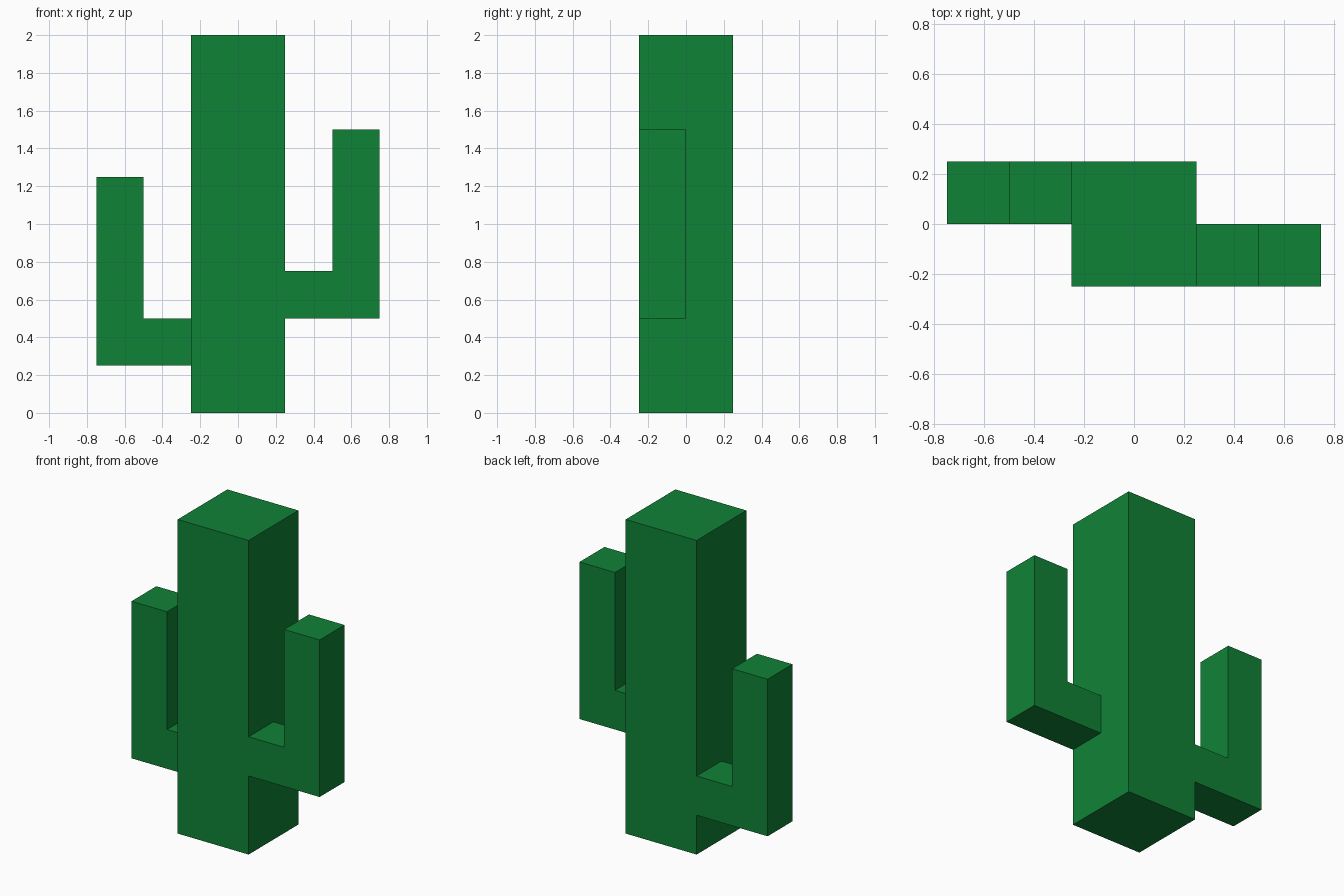
import bpy, bmesh
from mathutils import Matrix, Vector

if "Cube" in bpy.data.objects:
    bpy.data.objects.remove(bpy.data.objects["Cube"])

green = bpy.data.materials.new("cactus green")
green.diffuse_color = (0.005, 0.223, 0.038, 1.0)
green.use_nodes = True
green.node_tree.nodes["Principled BSDF"].inputs["Base Color"].default_value = green.diffuse_color


def extrude_profile(name, profile, offset, transform=Matrix()):
    """Solid made by sweeping a flat outline along an offset vector."""
    bm = bmesh.new()
    base = bm.faces.new([bm.verts.new(p) for p in profile])
    top = bmesh.ops.extrude_face_region(bm, geom=[base], use_keep_orig=True)
    verts = [g for g in top["geom"] if isinstance(g, bmesh.types.BMVert)]
    bmesh.ops.translate(bm, verts=verts, vec=Vector(offset))
    bmesh.ops.recalc_face_normals(bm, faces=bm.faces)
    bm.transform(transform)
    mesh = bpy.data.meshes.new(name)
    bm.to_mesh(mesh)
    bm.free()
    mesh.materials.append(green)
    obj = bpy.data.objects.new(name, mesh)
    bpy.context.collection.objects.link(obj)
    return obj


# Square trunk
extrude_profile("trunk", [(-0.25, -0.25, 0), (0.25, -0.25, 0),
                          (0.25, 0.25, 0), (-0.25, 0.25, 0)], (0, 0, 2))

# L-shaped arms: the left one is the right one turned half round and lowered
elbow = [(0.25, 0.5), (0.75, 0.5), (0.75, 1.5), (0.5, 1.5), (0.5, 0.75), (0.25, 0.75)]
outline = [(x, -0.25, z) for x, z in elbow]
half_turn = Matrix.Translation((0, 0, -0.25)) @ Matrix.Diagonal((-1, -1, 1, 1))
extrude_profile("right_arm", outline, (0, 0.25, 0))
extrude_profile("left_arm", outline, (0, 0.25, 0), half_turn)
